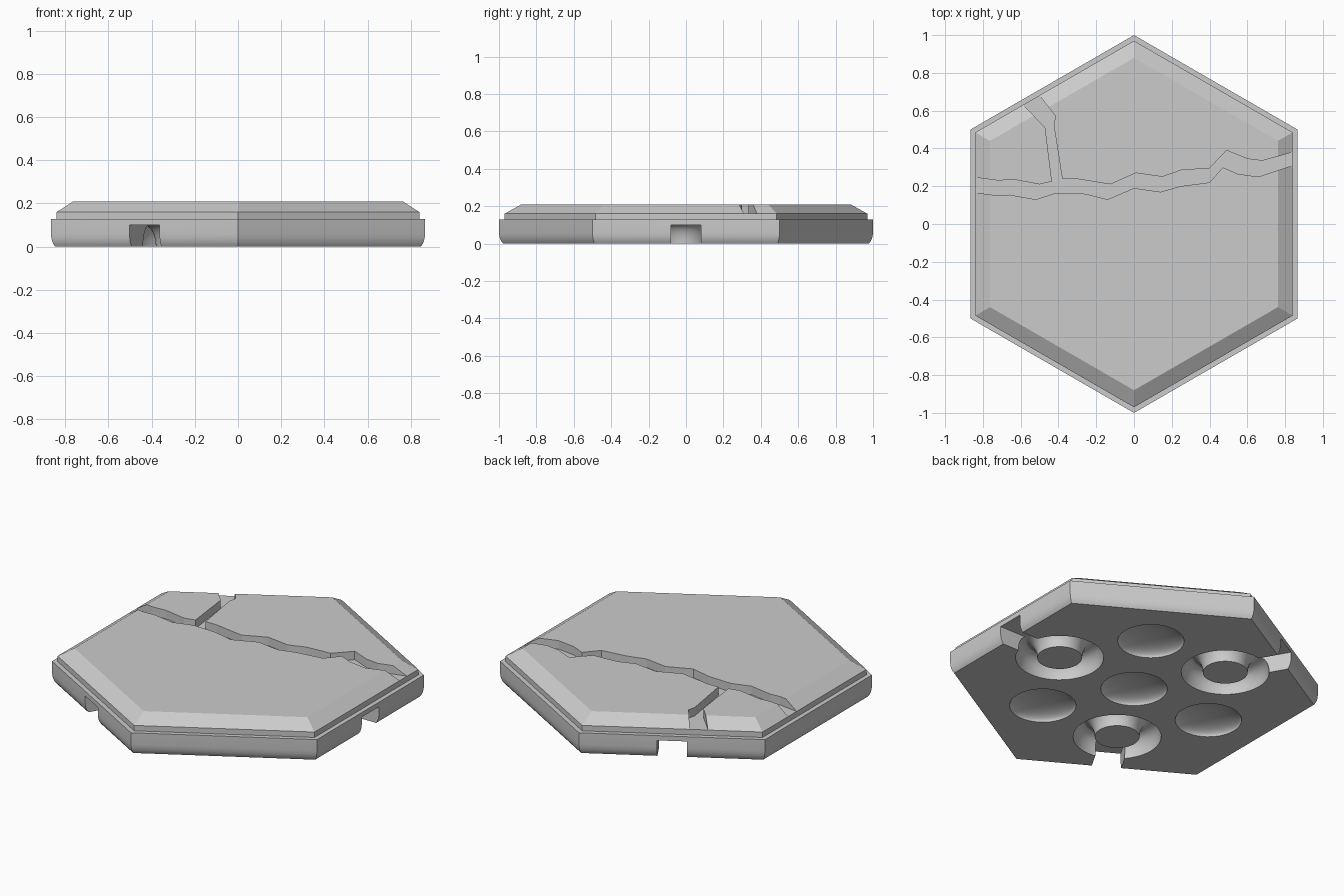
import bpy
import bmesh
from math import sin, cos, pi, radians
from mathutils import Matrix

cube = bpy.data.objects.get("Cube")
if cube:
    bpy.data.objects.remove(cube, do_unlink=True)

stone = bpy.data.materials.new("stone grey")
stone.use_nodes = True
GREY = (0.6, 0.6, 0.6, 1)
stone.diffuse_color = GREY
stone.node_tree.nodes["Principled BSDF"].inputs["Base Color"].default_value = GREY


def finish(bm, name, matrix=None):
    """Turn a bmesh into a named grey object."""
    bmesh.ops.recalc_face_normals(bm, faces=bm.faces)
    if matrix:
        bm.transform(matrix)
    mesh = bpy.data.meshes.new(name)
    bm.to_mesh(mesh)
    bm.free()
    mesh.materials.append(stone)
    obj = bpy.data.objects.new(name, mesh)
    bpy.context.collection.objects.link(obj)
    return obj


def lathe(name, profile, sides, matrix=None, ring=False):
    """Revolve a (radius, height) profile; a ring profile closes on itself."""
    bm = bmesh.new()
    loops = []
    for r, z in profile:
        angles = [pi / 2 + 2 * pi * i / sides for i in range(sides)]
        loops.append([bm.verts.new((r * cos(a), r * sin(a), z)) for a in angles])
    pairs = list(zip(loops, loops[1:]))
    if ring:
        pairs.append((loops[-1], loops[0]))
    else:
        bm.faces.new(loops[0])
        bm.faces.new(loops[-1])
    for low, high in pairs:
        for i in range(sides):
            j = (i + 1) % sides
            bm.faces.new((low[i], low[j], high[j], high[i]))
    return finish(bm, name, matrix)


def prism(name, outline, bottom, top, matrix=None):
    """Extrude a flat outline upward."""
    bm = bmesh.new()
    face = bm.faces.new([bm.verts.new((x, y, bottom)) for x, y in outline])
    extruded = bmesh.ops.extrude_face_region(bm, geom=[face])["geom"]
    for item in extruded:
        if isinstance(item, bmesh.types.BMVert):
            item.co.z = top
    return finish(bm, name, matrix)


def select(obj):
    bpy.ops.object.select_all(action="DESELECT")
    obj.select_set(True)
    bpy.context.view_layer.objects.active = obj


def carve(target, cutter):
    """Subtract the cutter and delete it."""
    cutter.hide_render = True
    select(target)
    mod = target.modifiers.new("carve", "BOOLEAN")
    mod.operation = "DIFFERENCE"
    mod.solver = "EXACT"
    mod.object = cutter
    bpy.ops.object.modifier_apply(modifier=mod.name)
    bpy.data.objects.remove(cutter, do_unlink=True)


# Hexagonal base with a rounded foot and a stepped rim
base = lathe("hex_base", [
    (0.978, 0), (0.987, 0.012), (0.994, 0.026), (0.998, 0.042), (1, 0.06),
    (1, 0.128), (0.97, 0.128), (0.97, 0.16)], 6)

# Underside: alternating ring grooves with side channels, and shallow dimples
STEPS = 20
groove = [(0.178 + 0.058 * cos(2 * pi * i / STEPS), 0.103 * sin(2 * pi * i / STEPS))
          for i in range(STEPS)]
dimple = [(0.178, -0.1)] + [
    (0.178 * cos(a), 0.055 * sin(a))
    for a in [radians(88) * i / 12 for i in range(13)]]
channel = [(0.69, -0.08), (1.2, -0.08), (1.2, 0.08), (0.69, 0.08)]

carve(base, lathe("centre_dimple_cutter", dimple, 48))
for k in range(6):
    turn = Matrix.Rotation(k * pi / 3, 4, "Z")
    place = turn @ Matrix.Translation((0.52, 0, 0))
    if k % 2:
        carve(base, lathe("dimple_cutter", dimple, 48, place))
    else:
        carve(base, lathe("groove_cutter", groove, 48, place, ring=True))
        carve(base, prism("channel_cutter", channel, -0.1, 0.1, turn))
select(base)
bpy.ops.object.shade_smooth_by_angle(angle=radians(30))

# Chamfered top slab
slab = lathe("cracked_top_slab", [(0.97, 0.16), (0.88, 0.21)], 6)

# Crack outline in hundredths: along the back edge with its branch, then the front edge
back_edge = [
    (-95, 25), (-83, 24.5), (-72, 23), (-63.5, 23.5), (-50, 21), (-43.5, 22.5),
    (-47, 51), (-58.5, 63), (-66, 71), (-57, 76), (-50, 68), (-41.5, 57),
    (-42.5, 52.5), (-38, 24), (-31, 24), (-12.5, 21), (1, 27), (15, 25),
    (25, 28.5), (40, 29.5), (49, 39), (60, 34.5), (68, 33.5), (84, 38), (95, 41)]
front_edge = [
    (-95, 18), (-83, 16.5), (-72, 15), (-66, 15.5), (-52, 13), (-41, 16.5),
    (-26, 16), (-14, 13), (0, 19), (14, 17), (24.5, 20), (40, 22), (47, 30),
    (55, 26.5), (66, 25), (84, 31), (95, 35)]
outline = [(x / 100, y / 100) for x, y in back_edge + front_edge[::-1]]
carve(slab, prism("crack_cutter", outline, 0.1, 0.3))
